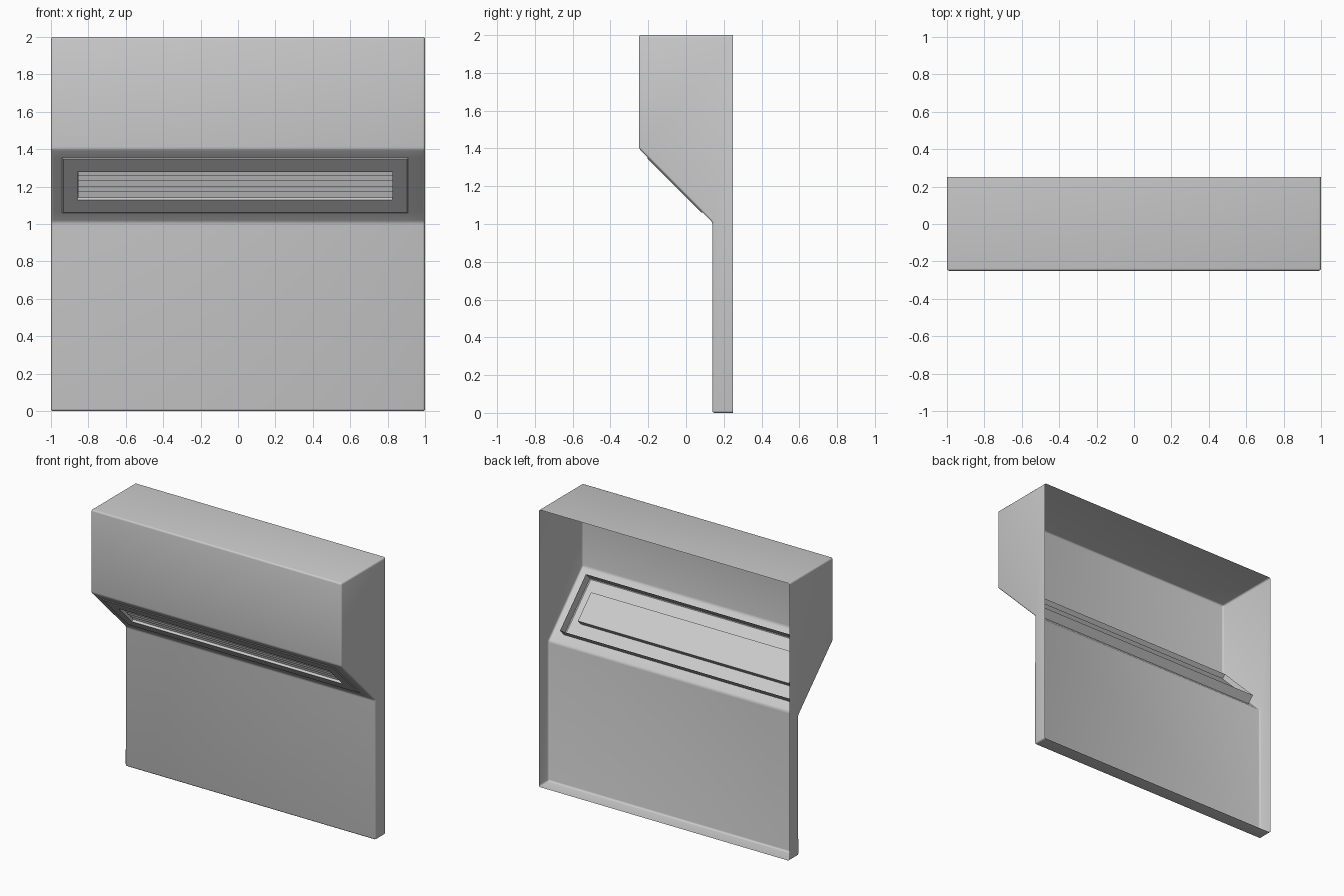
import bpy, bmesh, math
from mathutils import Matrix, Vector

if "Cube" in bpy.data.objects:
    bpy.data.objects.remove(bpy.data.objects["Cube"])

grey = bpy.data.materials.new("plain_grey")
grey.use_nodes = True
colour = (0.6, 0.6, 0.6, 1)
grey.diffuse_color = colour
grey.node_tree.nodes["Principled BSDF"].inputs["Base Color"].default_value = colour


def finish(bm, name, smooth=False):
    mesh = bpy.data.meshes.new(name)
    bm.to_mesh(mesh)
    bm.free()
    obj = bpy.data.objects.new(name, mesh)
    mesh.materials.append(grey)
    bpy.context.collection.objects.link(obj)
    if smooth:
        bpy.ops.object.select_all(action="DESELECT")
        obj.select_set(True)
        bpy.context.view_layer.objects.active = obj
        bpy.ops.object.shade_smooth_by_angle(angle=math.radians(35))
    return obj


# Vent frame of reference: x along the panel, y up the slope, z outwards
vent = Matrix.Translation((-0.015, -0.0575, 1.2075)) @ Matrix.Rotation(math.radians(135), 4, "X")
OUT_X, OUT_Y = 0.925, 0.209
IN_X, IN_Y = 0.842, 0.106

# Panel shell: profile swept across the width, open at the back
profile = [(0.25, 2), (-0.25, 2), (-0.25, 1.4), (0.14, 1.01), (0.14, 0), (0.25, 0)]
bm = bmesh.new()
left, right = [[bm.verts.new((x, y, z)) for y, z in profile] for x in (1, -1)]
for i in range(len(profile) - 1):
    bm.faces.new((left[i], left[i + 1], right[i + 1], right[i]))
bm.faces.new(left[::-1])
bm.faces.new(right)
bmesh.ops.recalc_face_normals(bm, faces=bm.faces)
if sum(f.normal.y * f.calc_area() for f in bm.faces) > 0:
    bmesh.ops.reverse_faces(bm, faces=bm.faces)
bm.normal_update()
folds = [e for e in bm.edges if len(e.link_faces) == 2]
bmesh.ops.bevel(bm, geom=folds, offset=0.012, segments=3, profile=0.5, affect="EDGES")

# Opening in the sloping face for the vent
outward = (vent.to_3x3() @ Vector((0, 0, 1))).normalized()
for axis, half in (((1, 0, 0), OUT_X), ((0, 1, 0), OUT_Y)):
    for side in (-1, 1):
        bm.normal_update()
        slope = [f for f in bm.faces if abs(f.normal.dot(outward)) > 0.999]
        geom = set(slope)
        for f in slope:
            geom.update(f.edges)
            geom.update(f.verts)
        direction = Vector(axis) * side
        bmesh.ops.bisect_plane(bm, geom=list(geom), dist=1e-5,
                               plane_co=vent @ (direction * half),
                               plane_no=vent.to_3x3() @ direction)
bm.normal_update()
to_vent = vent.inverted()
hole = []
for f in bm.faces:
    p = to_vent @ f.calc_center_median()
    if abs(f.normal.dot(outward)) > 0.999 and abs(p.x) < OUT_X and abs(p.y) < OUT_Y:
        hole.append(f)
bmesh.ops.delete(bm, geom=hole, context="FACES")
finish(bm, "panel_shell", smooth=True)

# Vent casing: deep rim, flat front frame and a shallow louvre pocket
loops = [(OUT_X, OUT_Y, -0.066), (OUT_X, OUT_Y, 0.0), (OUT_X - 0.006, OUT_Y - 0.006, 0.005),
         (IN_X, IN_Y, 0.005), (IN_X, IN_Y, -0.048)]
bm = bmesh.new()
rings = [[bm.verts.new(vent @ Vector((sx * w, sy * h, d)))
          for sx, sy in ((-1, -1), (1, -1), (1, 1), (-1, 1))] for w, h, d in loops]
for a, b in zip(rings, rings[1:]):
    for i in range(4):
        j = (i + 1) % 4
        bm.faces.new((a[i], a[j], b[j], b[i]))
bm.faces.new(rings[-1])
finish(bm, "vent_casing")

# Louvre slats stepped up the pocket, tipped slightly downwards
tilt = Matrix.Rotation(math.radians(17), 4, "X")
size = Matrix.Diagonal((2 * IN_X - 0.004, 0.005, 0.036, 1))
bm = bmesh.new()
for i in range(5):
    centre = vent @ Vector((0, -0.088 + 0.041 * i, -0.022))
    bmesh.ops.create_cube(bm, size=1, matrix=Matrix.Translation(centre) @ tilt @ size)
finish(bm, "louvre_slats")
